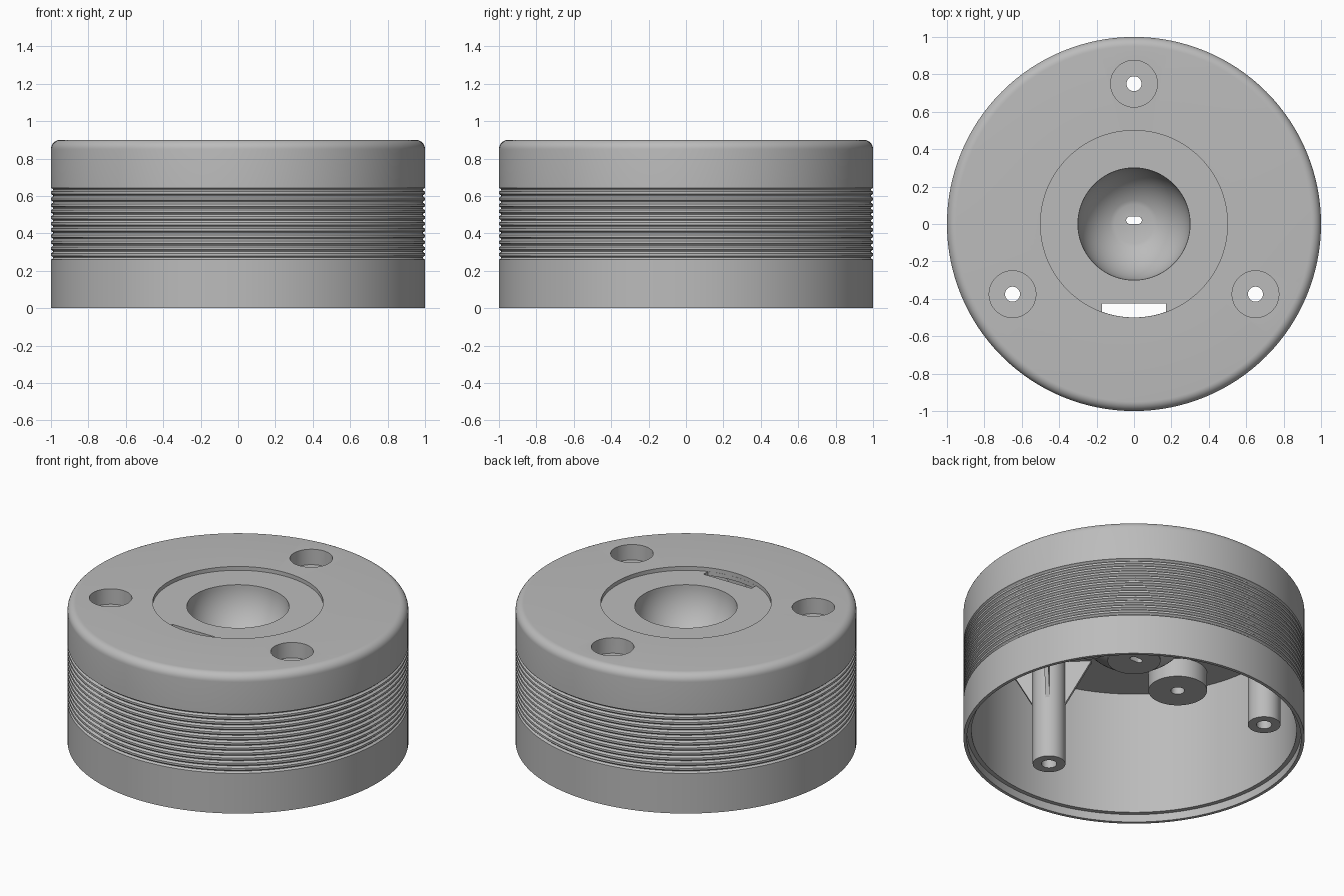
import bpy, bmesh, math
from mathutils import Matrix, Vector

cube = bpy.data.objects.get("Cube")
if cube:
    bpy.data.objects.remove(cube, do_unlink=True)

grey = bpy.data.materials.new("plain_grey")
grey.use_nodes = True
GREY = (0.5, 0.5, 0.5, 1)
grey.diffuse_color = GREY
grey.node_tree.nodes["Principled BSDF"].inputs["Base Color"].default_value = GREY


def finish(name, bm):
    bmesh.ops.remove_doubles(bm, verts=bm.verts, dist=1e-5)
    bmesh.ops.recalc_face_normals(bm, faces=bm.faces)
    mesh = bpy.data.meshes.new(name)
    bm.to_mesh(mesh)
    bm.free()
    mesh.materials.append(grey)
    obj = bpy.data.objects.new(name, mesh)
    bpy.context.collection.objects.link(obj)
    return obj


def lathe(name, profile, steps, closed=False):
    bm = bmesh.new()
    vs = [bm.verts.new((r, 0, z)) for r, z in profile]
    es = [bm.edges.new(p) for p in zip(vs, vs[1:])]
    if closed:
        es.append(bm.edges.new((vs[-1], vs[0])))
    bmesh.ops.spin(bm, geom=vs + es, axis=(0, 0, 1), cent=(0, 0, 0),
                   angle=math.tau, steps=steps)
    return finish(name, bm)


def prism(bm, outline, z0, z1):
    face = bm.faces.new([bm.verts.new((x, y, z0)) for x, y in outline])
    top = bmesh.ops.extrude_face_region(bm, geom=[face])["geom"]
    bmesh.ops.translate(bm, vec=(0, 0, z1 - z0),
                        verts=[v for v in top if isinstance(v, bmesh.types.BMVert)])


def arc(cx, cz, r, a0, a1, n):
    return [(cx + r * math.cos(math.radians(a0 + (a1 - a0) * i / n)),
             cz + r * math.sin(math.radians(a0 + (a1 - a0) * i / n))) for i in range(n + 1)]


def smooth(obj):
    bpy.ops.object.select_all(action='DESELECT')
    obj.select_set(True)
    bpy.context.view_layer.objects.active = obj
    bpy.ops.object.shade_smooth_by_angle(angle=math.radians(30))


def around(angle, radius):
    a = math.radians(angle)
    return Vector((radius * math.cos(a), radius * math.sin(a), 0))


# Housing: bowl, recessed disc, rounded top, ribbed grip, stepped rim, inside
TOP, RECESS, CEILING = 0.9, 0.875, 0.85
profile = [(0, 0.594)] + arc(0, RECESS, 0.3, -69.5, 0, 16)
profile += [(0.5, RECESS), (0.5, TOP)] + arc(0.95, 0.85, 0.05, 90, 0, 8)
GROOVES, PITCH = 12, 0.033
for g in range(GROOVES):
    z = 0.643 - g * PITCH
    profile += [(1 - 0.012 * math.sin(math.pi * i / 6), z - 0.02 * i / 6) for i in range(7)]
profile += [(1, 0), (0.98, 0), (0.98, 0.05), (0.953, 0.05), (0.953, CEILING)]
profile += arc(0, RECESS, 0.375, -4, -65.5, 12) + [(0.155, 0.525), (0, 0.525)]
housing = lathe("housing", profile, 128)

# Openings: screw holes, curved slot beside the disc edge, small bowl slot
SCREWS, POSTS = (90, 210, 330), (30, 150, 270)
bm = bmesh.new()
for a in SCREWS:
    p = around(a, 0.75)
    prism(bm, arc(p.x, p.y, 0.125, 0, 352.5, 47), 0.8, 1)
prism(bm, [(-0.172, -0.425)] + arc(0, 0, 0.4995, 249.9, 290.1, 12) + [(0.172, -0.425)], 0.8, 1)
prism(bm, arc(0.022, 0.02, 0.02, -90, 90, 8) + arc(-0.022, 0.02, 0.02, 90, 270, 8), 0.45, 0.7)
cutter = finish("opening_cutter", bm)
cutter.hide_render = True
cut = housing.modifiers.new("openings", 'BOOLEAN')
cut.operation, cut.solver, cut.object = 'DIFFERENCE', 'EXACT', cutter
bpy.context.view_layer.objects.active = housing
bpy.ops.object.modifier_apply(modifier=cut.name)
bpy.data.objects.remove(cutter, do_unlink=True)
smooth(housing)

# Countersunk screw bosses
for i, a in enumerate(SCREWS):
    boss = lathe("screw_boss_%d" % (i + 1),
                 [(0.125, CEILING), (0.125, 0.8), (0.04, 0.8), (0.04, 0.73),
                  (0.172, 0.73), (0.172, CEILING)], 48, True)
    boss.location = around(a, 0.75)
    smooth(boss)

# Mounting posts with four slanted gussets each
for i, a in enumerate(POSTS):
    post = lathe("mounting_post_%d" % (i + 1),
                 [(0, 0.55), (0.045, 0.55), (0.045, 0.17), (0.096, 0.17), (0.096, 0.855)], 40)
    post.location = around(a, 0.775)
    smooth(post)
    bm = bmesh.new()
    for k in range(4):
        start = len(bm.verts)
        prism(bm, [(0.08, -0.54), (0.25, -CEILING), (0.25, -0.855), (0.08, -0.855)], -0.012, 0.012)
        bm.verts.ensure_lookup_table()
        turn = Matrix.Rotation(math.radians(a + 45 + 90 * k), 4, 'Z') @ \
            Matrix.Rotation(math.radians(-90), 4, 'X')
        bmesh.ops.transform(bm, matrix=turn, verts=bm.verts[start:])
    gussets = finish("post_gussets_%d" % (i + 1), bm)
    gussets.location = post.location
